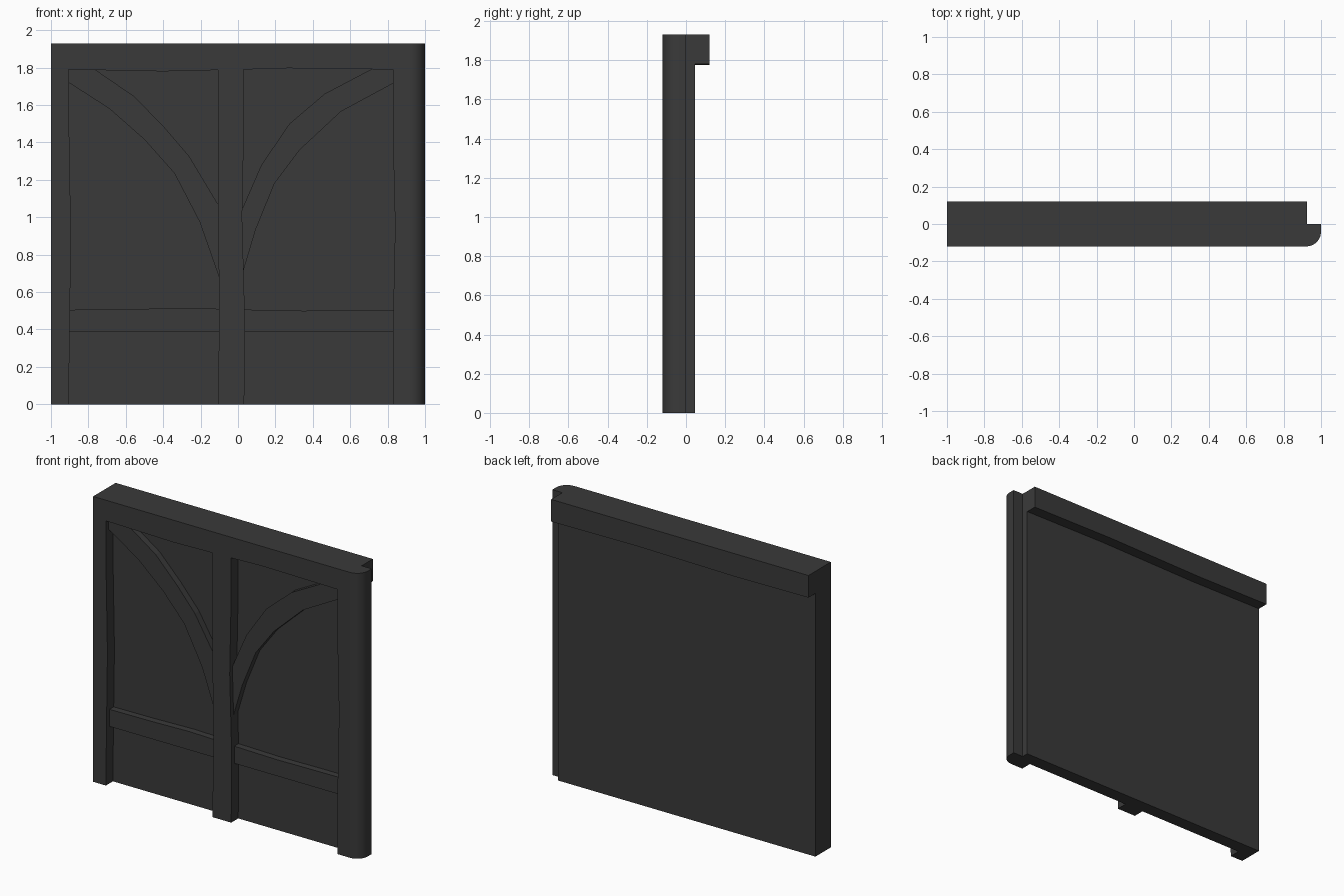
import bpy, bmesh, math

if "Cube" in bpy.data.objects:
    bpy.data.objects.remove(bpy.data.objects["Cube"])

mat = bpy.data.materials.new("dark_timber")
mat.diffuse_color = (0.042, 0.042, 0.042, 1)
mat.use_nodes = True
mat.node_tree.nodes["Principled BSDF"].inputs["Base Color"].default_value = mat.diffuse_color


def slab(name, outline, y0, y1, round_x=None):
    """Extrude a front-view (x, z) outline from y0 to y1; optionally round the front edge at round_x."""
    bm = bmesh.new()
    face = bm.faces.new([bm.verts.new((x, y0, z)) for x, z in outline])
    res = bmesh.ops.extrude_face_region(bm, geom=[face], use_keep_orig=True)
    for v in res["geom"]:
        if isinstance(v, bmesh.types.BMVert):
            v.co.y = y1
    bmesh.ops.recalc_face_normals(bm, faces=bm.faces)
    if round_x is not None:
        edges = [e for e in bm.edges
                 if all(abs(v.co.x - round_x) < 1e-4 and abs(v.co.y - y0) < 1e-4 for v in e.verts)]
        bmesh.ops.bevel(bm, geom=edges, offset=0.078, segments=6, profile=0.5, affect='EDGES')
    mesh = bpy.data.meshes.new(name)
    bm.to_mesh(mesh)
    bm.free()
    ob = bpy.data.objects.new(name, mesh)
    bpy.context.collection.objects.link(ob)
    mesh.materials.append(mat)
    return ob


def select(ob):
    bpy.ops.object.select_all(action='DESELECT')
    ob.select_set(True)
    bpy.context.view_layer.objects.active = ob


TOP = 1.93

# Timber frame: three hand-hewn posts hanging from the top beam, rounded outer corner
frame = slab("timber_frame", [
    (-1, 0), (-0.905, 0), (-0.90, 0.4), (-0.893, 0.9), (-0.902, 1.4), (-0.905, 1.79),
    (-0.4, 1.78), (-0.107, 1.787), (-0.107, 1.1), (-0.10, 0.45), (-0.108, 0),
    (0.033, 0), (0.037, 0.45), (0.022, 1.0), (0.03, 1.4), (0.03, 1.79),
    (0.27, 1.797), (0.828, 1.79), (0.828, 1.45), (0.84, 0.95), (0.828, 0.4), (0.828, 0),
    (1, 0), (1, TOP), (-1, TOP)], -0.12, 0.0, round_x=1)

# Infill wall and rear ledge, merged with the frame
panel = slab("infill_panel", [(-1, 0), (0.925, 0), (0.925, TOP), (-1, TOP)], -0.045, 0.045)
ledge = slab("rear_ledge", [(-1, 1.78), (-0.45, 1.775), (0.3, 1.786), (0.925, 1.78),
                            (0.925, TOP), (-1, TOP)], 0.0, 0.12)
for part in (panel, ledge):
    mod = frame.modifiers.new("merge", 'BOOLEAN')
    mod.operation = 'UNION'
    mod.solver = 'EXACT'
    mod.object = part
    select(frame)
    bpy.ops.object.modifier_apply(modifier=mod.name)
    bpy.data.objects.remove(part)
select(frame)
bpy.ops.object.shade_smooth_by_angle(angle=math.radians(30))

# Low horizontal rails
slab("left_rail", [(-0.93, 0.39), (-0.08, 0.39), (-0.08, 0.51), (-0.3, 0.515), (-0.6, 0.508),
                   (-0.93, 0.505)], -0.09, -0.04)
slab("right_rail", [(0.0, 0.39), (0.86, 0.39), (0.86, 0.505), (0.6, 0.503), (0.35, 0.5),
                    (0.0, 0.507)], -0.09, -0.04)

# Curved braces: lower arc, end inside the centre post, upper arc, corner inside the frame
slab("left_brace", [
    (-0.93, 1.733), (-0.905, 1.72), (-0.687, 1.58), (-0.5, 1.415), (-0.34, 1.235),
    (-0.205, 0.975), (-0.105, 0.69), (-0.08, 0.62),
    (-0.08, 1.03), (-0.11, 1.075), (-0.26, 1.325), (-0.393, 1.48), (-0.553, 1.645),
    (-0.757, 1.785), (-0.8, 1.815), (-0.93, 1.815)], -0.09, -0.04)
slab("right_brace", [
    (0.86, 1.73), (0.828, 1.715), (0.55, 1.565), (0.33, 1.36), (0.195, 1.18),
    (0.095, 0.935), (0.025, 0.70), (0.0, 0.62),
    (0.0, 0.99), (0.025, 1.05), (0.125, 1.28), (0.275, 1.50), (0.463, 1.66),
    (0.70, 1.785), (0.76, 1.815), (0.86, 1.815)], -0.09, -0.04)
